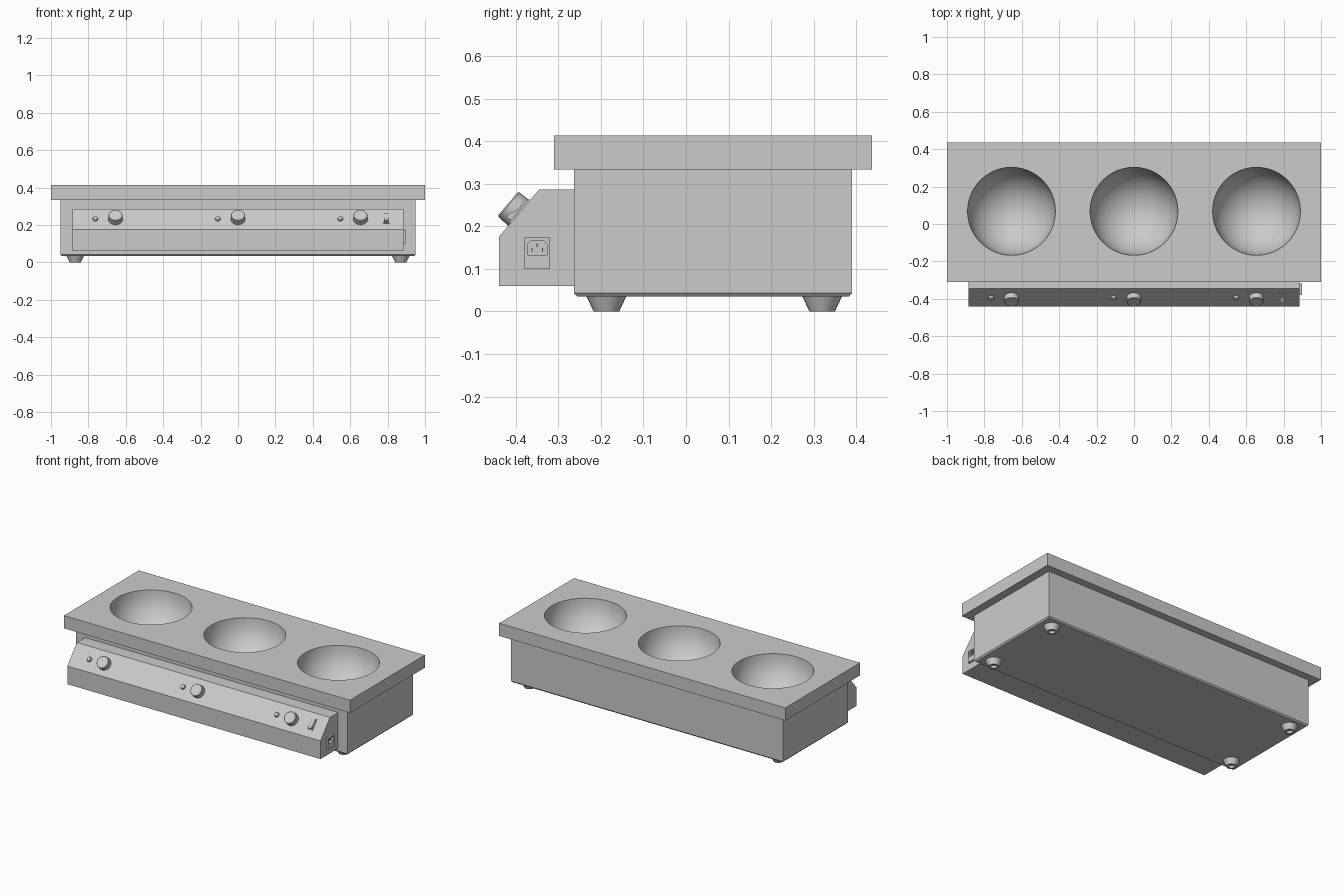
import bpy, bmesh, math
from mathutils import Matrix, Vector

if "Cube" in bpy.data.objects:
    bpy.data.objects.remove(bpy.data.objects["Cube"])


def finish(name, bm, matrix=Matrix()):
    bmesh.ops.transform(bm, matrix=matrix, verts=bm.verts)
    bmesh.ops.recalc_face_normals(bm, faces=bm.faces)
    mesh = bpy.data.meshes.new(name)
    bm.to_mesh(mesh)
    bm.free()
    ob = bpy.data.objects.new(name, mesh)
    bpy.context.collection.objects.link(ob)
    return ob


def activate(ob):
    bpy.ops.object.select_all(action='DESELECT')
    ob.select_set(True)
    bpy.context.view_layer.objects.active = ob


def smooth(ob):
    activate(ob)
    bpy.ops.object.shade_smooth_by_angle(angle=math.radians(30))
    return ob


def extrude(name, pts, depth, matrix=Matrix()):
    """Extrude a local xy outline along local z."""
    bm = bmesh.new()
    face = bm.faces.new([bm.verts.new((x, y, 0)) for x, y in pts])
    out = bmesh.ops.extrude_face_region(bm, geom=[face])['geom']
    bmesh.ops.translate(bm, vec=(0, 0, depth),
                        verts=[v for v in out if isinstance(v, bmesh.types.BMVert)])
    return finish(name, bm, matrix)


def lathe(name, profile, segments, matrix=Matrix()):
    """Spin an (r, z) profile that starts and ends on the axis."""
    bm = bmesh.new()
    vs = [bm.verts.new((r, 0, z)) for r, z in profile]
    edges = [bm.edges.new(p) for p in zip(vs, vs[1:])]
    bmesh.ops.spin(bm, geom=vs + edges, axis=(0, 0, 1), cent=(0, 0, 0),
                   angle=2 * math.pi, steps=segments)
    bmesh.ops.remove_doubles(bm, verts=bm.verts, dist=1e-5)
    return smooth(finish(name, bm, matrix))


def rect(x0, x1, y0, y1):
    return [(x0, y0), (x1, y0), (x1, y1), (x0, y1)]


def cut(ob, cutters):
    activate(ob)
    for c in cutters:
        mod = ob.modifiers.new("cut", 'BOOLEAN')
        mod.operation, mod.solver, mod.object = 'DIFFERENCE', 'EXACT', c
        bpy.ops.object.modifier_apply(modifier=mod.name)


def remove(obs):
    for o in obs:
        bpy.data.objects.remove(o, do_unlink=True)


def move(x, y, z):
    return Matrix.Translation((x, y, z))


STATIONS = (-0.655, 0, 0.655)

# Top slab and body, with three hemispherical wells
slab = extrude("top_slab", rect(-1, 1, -0.31, 0.437), 0.08, move(0, 0, 0.333))
body = extrude("body", rect(-0.95, 0.95, -0.263, 0.39), 0.29, move(0, 0, 0.043))
wells = []
for x in STATIONS:
    bm = bmesh.new()
    bmesh.ops.create_uvsphere(bm, u_segments=48, v_segments=24, radius=0.235)
    wells.append(finish("well_cutter", bm, move(x, 0.068, 0.413)))
cut(slab, wells)
cut(body, wells)
remove(wells)
smooth(slab)
smooth(body)

# Base tray with tapered edge
base = extrude("base_tray", rect(-0.95, 0.95, -0.263, 0.39), 0.008, move(0, 0, 0.035))
for v in base.data.vertices:
    if v.co.z < 0.04:
        v.co.x -= math.copysign(0.007, v.co.x)
        v.co.y -= math.copysign(0.007, v.co.y)

# Feet with hollow undersides
for x in (-0.87, 0.87):
    for y in (-0.187, 0.32):
        lathe("foot", [(0, 0.036), (0.047, 0.036), (0.03, 0), (0.018, 0),
                       (0.016, 0.015), (0, 0.015)], 24, move(x, y, 0))

# Control housing: local x = world y, local y = world z, local z = world x
SIDE = Matrix(((0, 0, 1, 0), (1, 0, 0, 0), (0, 1, 0, 0), (0, 0, 0, 1)))
housing = extrude("control_housing",
                  [(-0.262, 0.06), (-0.44, 0.06), (-0.44, 0.175), (-0.345, 0.287),
                   (-0.262, 0.287)], 1.77, move(-0.885, 0, 0) @ SIDE)

# Sloping panel frame: x along the panel, y up the slope, z outwards
up = Vector((0, 0.095, 0.112)).normalized()
out = Vector((1, 0, 0)).cross(up)
PANEL = move(0, -0.3925, 0.231) @ Matrix((Vector((1, 0, 0)), up, out)).transposed().to_4x4()

# Knobs and indicator lamps
for x in STATIONS:
    lathe("knob", [(0, -0.003), (0.039, -0.003), (0.038, 0.031), (0.035, 0.034),
                   (0, 0.034)], 32, PANEL @ move(x, 0, 0))
    lathe("indicator_lamp", [(0, -0.003), (0.015, -0.003), (0.015, 0.004),
                             (0.012, 0.010), (0.007, 0.013), (0, 0.014)], 20,
          PANEL @ move(x - 0.108, 0, 0))

# Rocker switch in a rim
rocker_frame = extrude("switch_frame", rect(-0.017, 0.017, -0.036, 0.036), 0.007,
                       PANEL @ move(0.792, 0.005, -0.003))
extrude("switch_rocker", [(-0.030, 0), (0.030, 0), (0.030, 0.009), (0, 0.008),
                          (-0.030, 0.019)], 0.024,
        PANEL @ move(0.780, 0.005, 0) @ SIDE)

# Power inlet on the right side, recessed with three pins
inlet = extrude("power_inlet", rect(-0.38, -0.319, 0.10, 0.174), 0.03,
                move(0.867, 0, 0) @ SIDE)
recess = extrude("inlet_cutter", [(-0.372, 0.133), (-0.327, 0.133), (-0.327, 0.158),
                                  (-0.336, 0.167), (-0.363, 0.167), (-0.372, 0.158)],
                 0.05, move(0.872, 0, 0) @ SIDE)
cut(inlet, [recess])
cut(housing, [recess])
remove([recess])
for y, z in ((-0.3495, 0.156), (-0.362, 0.145), (-0.337, 0.145)):
    extrude("inlet_pin", rect(y - 0.0015, y + 0.0015, z - 0.004, z + 0.004), 0.02,
            move(0.870, 0, 0) @ SIDE)
